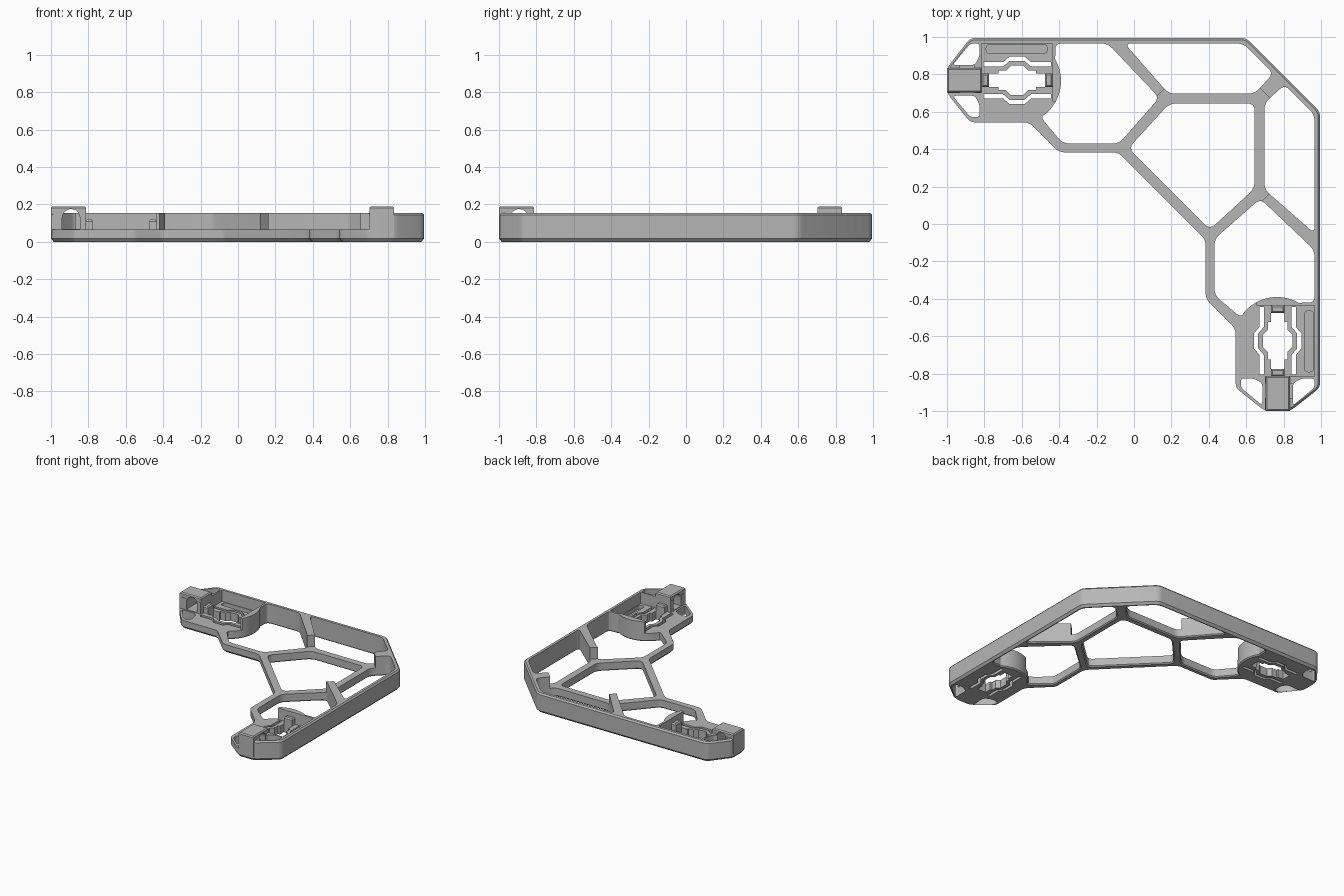
import bpy, bmesh, math
from mathutils import Vector

cube = bpy.data.objects.get("Cube")
if cube:
    bpy.data.objects.remove(cube, do_unlink=True)

grey = bpy.data.materials.new("plain_grey")
grey.use_nodes = True
colour = (0.47, 0.47, 0.47, 1)
grey.diffuse_color = colour
grey.node_tree.nodes["Principled BSDF"].inputs["Base Color"].default_value = colour

HIGH, LOW, CY = 0.155, 0.065, 0.768


def swap(pts):
    """Reflect across the diagonal x = y."""
    return [(y, x) for x, y in reversed(pts)]


def flip(pts):
    """Reflect across the long axis of the left foot."""
    return [(x, 2 * CY - y) for x, y in reversed(pts)]


def rect(x0, x1, y0, y1):
    return [(x0, y0), (x1, y0), (x1, y1), (x0, y1)]


def arc(cx, cy, r, a0, a1, n):
    steps = [math.radians(a0 + (a1 - a0) * i / n) for i in range(n + 1)]
    return [(cx + r * math.cos(a), cy + r * math.sin(a)) for a in steps]


def fillet(pts, r):
    """Round the sharp corners of a closed outline."""
    out = []
    for i, p in enumerate(pts):
        p = Vector(p)
        a, b = Vector(pts[i - 1]) - p, Vector(pts[(i + 1) % len(pts)]) - p
        if math.pi - a.angle(b) < math.radians(25):
            out.append(p)
            continue
        s = p + a.normalized() * min(r, a.length * 0.4)
        e = p + b.normalized() * min(r, b.length * 0.4)
        for k in range(5):
            t = k / 4
            out.append(s * (1 - t) ** 2 + p * 2 * t * (1 - t) + e * t * t)
    return out


def offset(pts, d):
    """Push a counter-clockwise outline outwards by d."""
    out = []
    for i, p in enumerate(pts):
        u = (p - pts[i - 1]).normalized()
        v = (pts[(i + 1) % len(pts)] - p).normalized()
        n1, n2 = Vector((u.y, -u.x)), Vector((v.y, -v.x))
        out.append(p + (n1 + n2) * (d / max(0.4, 1 + n1.dot(n2))))
    return out


def loft(name, pts, rings, axes=(0, 1, 2)):
    """Solid through copies of an outline at (level, offset) rings."""
    pts = [Vector(p) for p in pts]
    if sum(pts[i - 1].cross(p) for i, p in enumerate(pts)) < 0:
        pts.reverse()
    bm = bmesh.new()
    loops = []
    for level, d in rings:
        loop = []
        for p in offset(pts, d):
            co = (p.x, p.y, level)
            loop.append(bm.verts.new([co[k] for k in axes]))
        loops.append(loop)
    bm.faces.new(loops[0])
    bm.faces.new(loops[-1])
    for lo, hi in zip(loops, loops[1:]):
        for i in range(len(lo)):
            bm.faces.new((lo[i - 1], lo[i], hi[i], hi[i - 1]))
    bmesh.ops.recalc_face_normals(bm, faces=bm.faces)
    mesh = bpy.data.meshes.new(name)
    bm.to_mesh(mesh)
    bm.free()
    mesh.materials.append(grey)
    obj = bpy.data.objects.new(name, mesh)
    bpy.context.collection.objects.link(obj)
    return obj


def carve(obj, cutters):
    """Subtract the cutters and bake the result."""
    for c in cutters:
        m = obj.modifiers.new("cut", 'BOOLEAN')
        m.operation, m.solver, m.object = 'DIFFERENCE', 'EXACT', c
    dg = bpy.context.evaluated_depsgraph_get()
    mesh = bpy.data.meshes.new_from_object(obj.evaluated_get(dg))
    obj.modifiers.clear()
    obj.data = mesh


cutters = []


def cutter(pts, z0=-0.05, flare=0.0, top=0.3):
    rings = [(z0, 0), (top, 0)]
    if flare:
        rings = [(-0.05, flare), (0, flare), (flare, 0), (top, 0)]
    c = loft("cutter", pts, rings)
    c.hide_render = True
    cutters.append(c)


# Frame outline
half = [(0.6, 0.995), (-0.875, 0.995), (-1, 0.835), (-1, 0.70), (-0.875, 0.543),
        (-0.56, 0.543), (-0.40, 0.383), (-0.085, 0.383)]
frame = loft("bracket_frame", fillet(half + swap(half), 0.03),
             [(0, -0.015), (0.017, 0), (HIGH - 0.012, 0), (HIGH, -0.01)])

# Openings between the ribs
side_opening = (arc(-0.62, 0.765, 0.23, -58, 32, 10) +
                [(-0.42, 0.9), (-0.42, 0.965), (-0.14, 0.965), (0.135, 0.675),
                 (-0.08, 0.43), (-0.38, 0.43)])
corner_opening = [(-0.05, 0.965), (0.585, 0.965), (0.745, 0.805),
                  (0.645, 0.697), (0.185, 0.697)]
inner_half = [(-0.03, 0.405), (0.19, 0.645)]
centre_opening = inner_half + [(0.645, 0.645)] + swap(inner_half)
for pts in (side_opening, corner_opening):
    for p in (pts, swap(pts)):
        cutter(fillet(p, 0.035), flare=0.008)
cutter(fillet(centre_opening, 0.04), flare=0.008)

# Step that lowers the inner rails, leaving wall, gussets and foot shields tall
step = [(0.64, 0.76), (0.2, 0.76), (0.08, 0.64), (-0.35, 0.55), (-0.38, 0.655),
        (-0.437, 0.655), (-0.437, 0.965), (-0.815, 0.965), (-0.815, 0.70),
        (-1.1, 0.70), (-1.1, 0.3), (-0.3, -0.3)]
cutter(step + swap(step), z0=LOW)

# Foot details: end windows, spring slots, clip hole and shallow recess
window = [(-0.97, 0.85), (-0.875, 0.965), (-0.825, 0.965), (-0.825, 0.9), (-0.85, 0.85)]
ridge = [(-0.805, 0.842), (-0.70, 0.842), (-0.665, 0.872), (-0.585, 0.872),
         (-0.55, 0.842), (-0.445, 0.842)]
slot = ridge + [(x, y + 0.023) for x, y in reversed(ridge)]
hole = arc(-0.625, CY, 0.085, 22.5, 337.5, 7)
bar = rect(-0.775, -0.475, CY - 0.036, CY + 0.036)
wing = rect(-0.725, -0.525, CY - 0.052, CY + 0.052)
window = fillet(window, 0.02)
for pts in (window, flip(window), slot, flip(slot), hole, bar, wing):
    cutter(pts)
    cutter(swap(pts))
recess = fillet(rect(-0.79, -0.465, 0.912, 0.96), 0.02)
for p in (recess, swap(recess)):
    cutter(p, z0=0.035)

# Arched passages through the end blocks
arch = [(-0.94, 0.07), (-0.845, 0.07)] + arc(-0.8925, 0.128, 0.0475, 0, 180, 10)
passages = []
for axes in ((0, 2, 1), (2, 0, 1)):
    c = loft("arch_cutter", arch, [(0.6, 0), (0.85, 0)], axes)
    c.hide_render = True
    passages.append(c)

carve(frame, cutters + passages)

# Raised end blocks and clip tabs on both feet
block = rect(-1, -0.813, 0.703, 0.835)
tabs = {"outer_clip": rect(-0.815, -0.775, CY - 0.036, CY + 0.036),
        "inner_clip": rect(-0.475, -0.435, CY - 0.036, CY + 0.036)}
for side, place in (("left", list), ("right", swap)):
    end = loft(side + "_end_block", place(block),
               [(0.03, 0), (0.182, 0), (0.19, -0.008)])
    carve(end, passages)
    for name, pts in tabs.items():
        loft(side + "_" + name, place(pts), [(0.02, 0), (0.11, 0), (0.12, -0.008)])

for c in cutters + passages:
    bpy.data.objects.remove(c, do_unlink=True)

# Smooth the rounded corners, keep the flat faces crisp
for o in bpy.context.scene.objects:
    o.select_set(o.type == 'MESH')
bpy.context.view_layer.objects.active = frame
bpy.ops.object.shade_smooth_by_angle(angle=math.radians(25))
